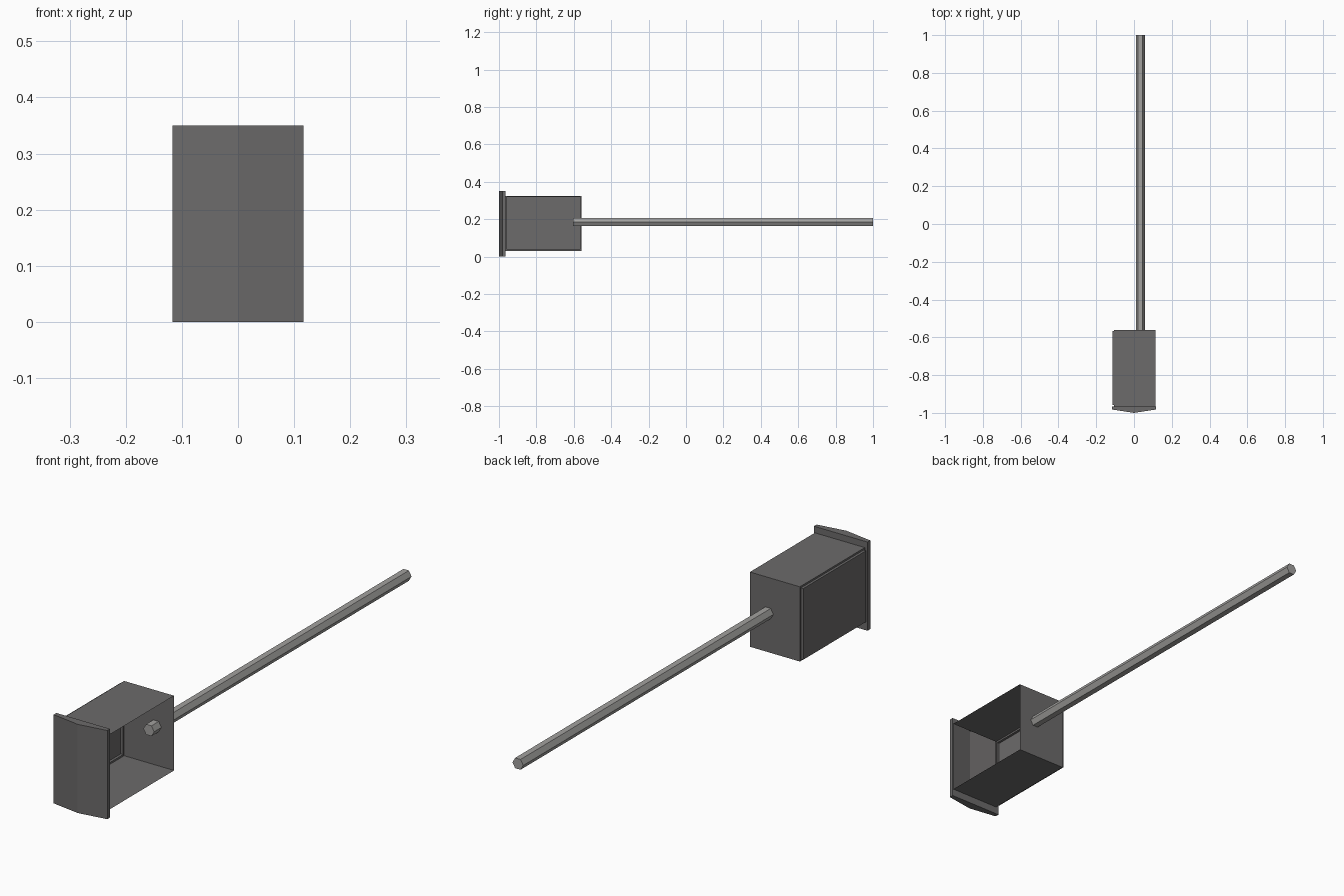
import bpy, bmesh, math
from mathutils import Matrix

if "Cube" in bpy.data.objects:
    bpy.data.objects.remove(bpy.data.objects["Cube"])


def material(name, v):
    m = bpy.data.materials.new(name)
    m.diffuse_color = (*v, 1)
    m.use_nodes = True
    m.node_tree.nodes["Principled BSDF"].inputs["Base Color"].default_value = m.diffuse_color
    return m


DARK = material("dark grey", (0.15, 0.145, 0.145))
STEEL = material("light steel", (0.36, 0.355, 0.345))


def finish(bm, name, mat):
    me = bpy.data.meshes.new(name)
    bm.to_mesh(me)
    bm.free()
    me.materials.append(mat)
    ob = bpy.data.objects.new(name, me)
    bpy.context.collection.objects.link(ob)
    return ob


# Housing: thin sheet box, open to the right and the front, raised left panel
bm = bmesh.new()
bmesh.ops.create_cube(bm, size=1, matrix=Matrix.Translation((0.004, -0.7625, 0.1775))
                      @ Matrix.Diagonal((0.218, 0.405, 0.295, 1)))
bm.normal_update()
bmesh.ops.delete(bm, geom=[f for f in bm.faces if f.normal.x > 0.9 or f.normal.y < -0.9],
                 context='FACES_ONLY')
left = [f for f in bm.faces if f.normal.x < -0.9]
bmesh.ops.inset_region(bm, faces=left, thickness=0.01, use_boundary=True)
ext = bmesh.ops.extrude_discrete_faces(bm, faces=left)
for f in ext["faces"]:
    bmesh.ops.translate(bm, verts=f.verts, vec=(-0.01, 0, 0))
finish(bm, "housing", DARK)

# Face plate: shallow V front, rim, and a back frame around the housing opening
bm = bmesh.new()
W, H = 0.117, 0.35
outline = [(-W, -0.965), (-W, -0.982), (0, -1.0), (W, -0.982), (W, -0.965)]
lo = [bm.verts.new((x, y, 0)) for x, y in outline]
hi = [bm.verts.new((x, y, H)) for x, y in outline]
for i in range(4):
    bm.faces.new((lo[i], lo[i + 1], hi[i + 1], hi[i]))
bm.faces.new(lo[::-1])
bm.faces.new(hi)
outer = [lo[4], lo[0], hi[0], hi[4]]
inner = [bm.verts.new((x, -0.965, z)) for x, z in
         ((0.113, 0.03), (-0.105, 0.03), (-0.105, 0.325), (0.113, 0.325))]
for i in range(4):
    j = (i + 1) % 4
    bm.faces.new((outer[i], outer[j], inner[j], inner[i]))
finish(bm, "face_plate", DARK)

# Rod: six-sided bar that passes through the back wall
bm = bmesh.new()
bmesh.ops.create_cone(bm, cap_ends=True, segments=6, radius1=0.0235, radius2=0.0235, depth=1.605,
                      matrix=Matrix.Translation((0.034, 0.1975, 0.185))
                      @ Matrix.Rotation(math.radians(90), 4, 'X'))
bm.normal_update()
# keep a corner of the hexagon on the x axis
if max(v.co.x for v in bm.verts) < 0.057:
    bmesh.ops.rotate(bm, verts=bm.verts[:], cent=(0.034, 0, 0.185),
                     matrix=Matrix.Rotation(math.radians(30), 3, 'Y'))
finish(bm, "rod", STEEL)
